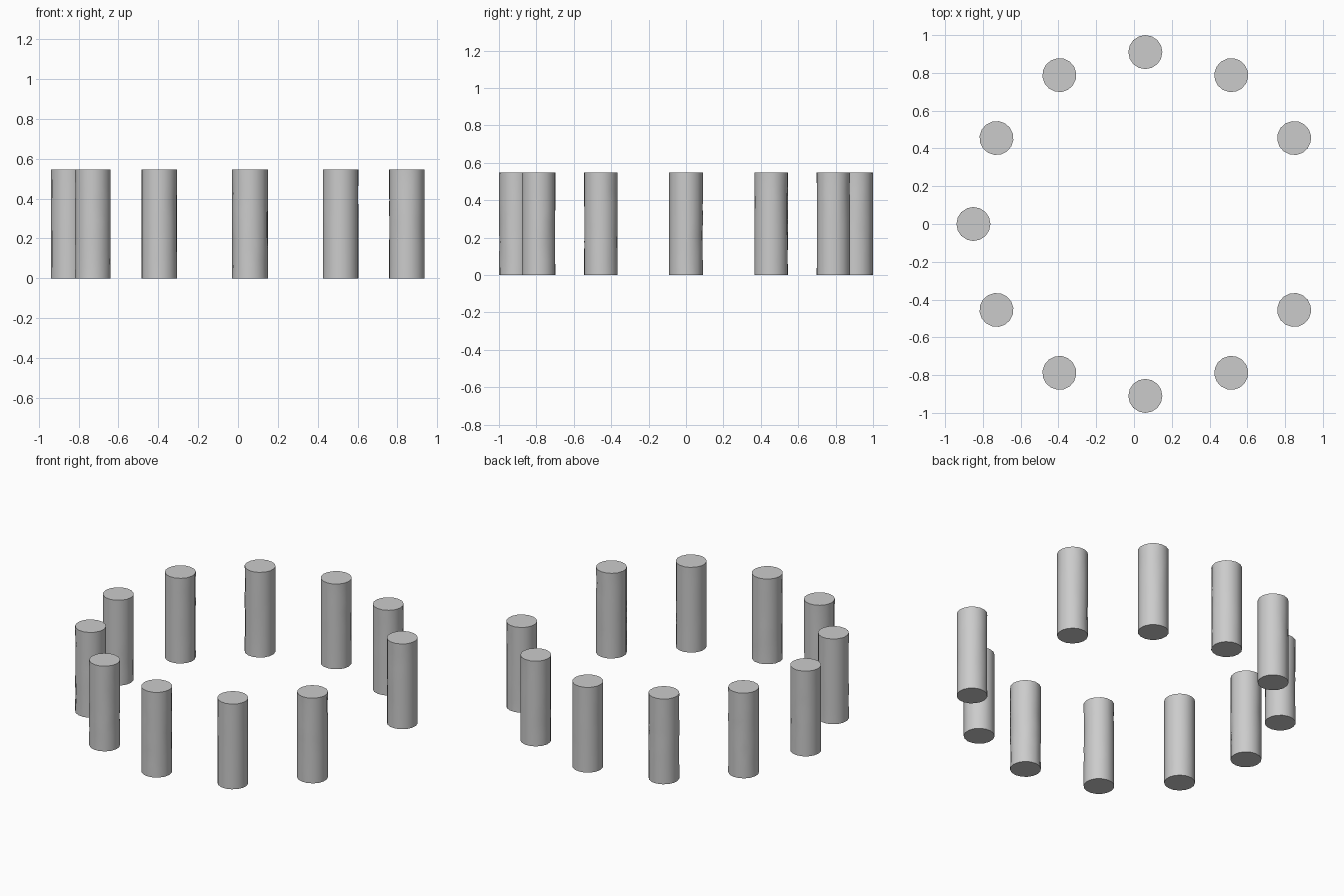
import bpy
import bmesh
import math
import random

random.seed(4)

cube = bpy.data.objects.get("Cube")
if cube:
    bpy.data.objects.remove(cube, do_unlink=True)

RING_RADIUS = 0.91
RING_X = 0.06
PILLAR_RADIUS = 0.09
HEIGHT = 0.547
SIDES = 16
RINGS = 6

# Worn grey stone
stone = bpy.data.materials.new("grey_stone")
stone.use_nodes = True
colour = (0.6, 0.6, 0.6, 1)
stone.diffuse_color = colour
bsdf = stone.node_tree.nodes["Principled BSDF"]
bsdf.inputs["Base Color"].default_value = colour
bsdf.inputs["Roughness"].default_value = 0.8


def add_pillar(name, x, y, turn):
    """Round pillar with straight outline and slightly worn sides."""
    bm = bmesh.new()
    bmesh.ops.create_cone(bm, cap_ends=True, segments=SIDES, radius1=PILLAR_RADIUS,
                          radius2=PILLAR_RADIUS, depth=HEIGHT)
    for v in bm.verts:
        v.co.z += HEIGHT / 2

    # Cut the shaft into bands
    for i in range(1, RINGS):
        geom = bm.verts[:] + bm.edges[:] + bm.faces[:]
        bmesh.ops.bisect_plane(bm, geom=geom, plane_co=(0, 0, HEIGHT * i / RINGS),
                               plane_no=(0, 0, 1))

    # Shift the inner points up and down and press a few shallow dents
    for v in bm.verts:
        if 0.01 < v.co.z < HEIGHT - 0.01:
            v.co.z += random.uniform(-0.025, 0.025)
            dent = 0.97 if random.random() < 0.12 else random.uniform(0.993, 1)
            v.co.x *= dent
            v.co.y *= dent

    sides = [f for f in bm.faces if abs(f.normal.z) < 0.5]
    bmesh.ops.triangulate(bm, faces=sides)
    mesh = bpy.data.meshes.new(name)
    bm.to_mesh(mesh)
    bm.free()
    mesh.materials.append(stone)

    pillar = bpy.data.objects.new(name, mesh)
    pillar.location = (x, y, 0)
    pillar.rotation_euler.z = turn
    bpy.context.collection.objects.link(pillar)
    return pillar


# Circle of twelve places with the one on the +x side left open
pillars = []
for i in range(1, 12):
    angle = math.radians(30 * i)
    pillars.append(add_pillar(f"pillar_{i}", RING_X + RING_RADIUS * math.cos(angle),
                              RING_RADIUS * math.sin(angle), angle))

# Smooth shafts with crisp rims
bpy.ops.object.select_all(action="DESELECT")
for pillar in pillars:
    pillar.select_set(True)
bpy.context.view_layer.objects.active = pillars[0]
bpy.ops.object.shade_smooth_by_angle(angle=math.radians(40))
